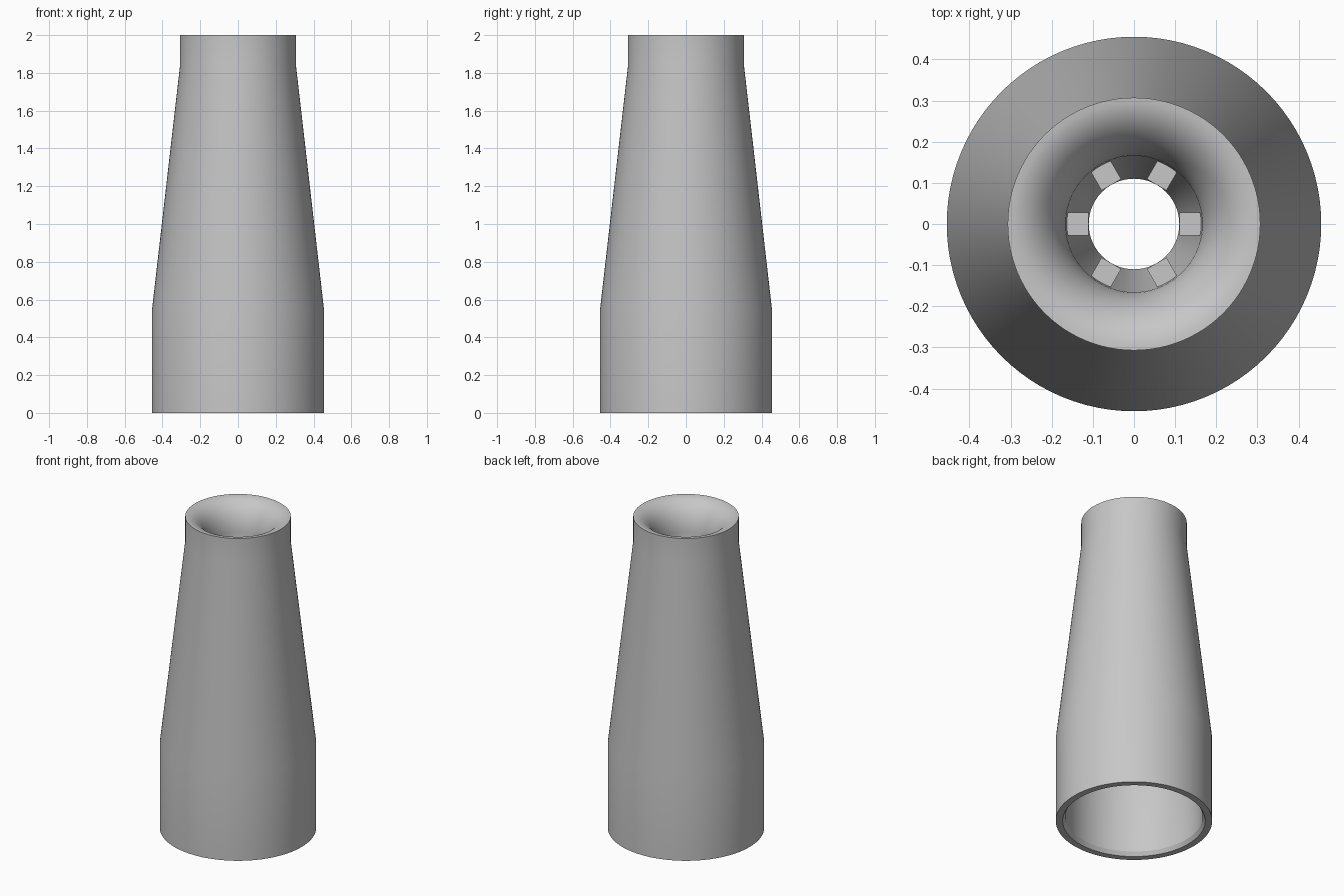
import bpy, bmesh, math
from mathutils import Matrix

cube = bpy.data.objects.get("Cube")
if cube:
    bpy.data.objects.remove(cube, do_unlink=True)

SEGMENTS = 96
TOP_R, THROAT_R, BORE_R = 0.307, 0.165, 0.11
FUNNEL_DEPTH = 0.2

grey = bpy.data.materials.new("plain grey")
grey.use_nodes = True
colour = (0.57, 0.57, 0.57, 1)
grey.diffuse_color = colour
grey.node_tree.nodes["Principled BSDF"].inputs["Base Color"].default_value = colour


def make_object(name, bm):
    bmesh.ops.recalc_face_normals(bm, faces=bm.faces)
    mesh = bpy.data.meshes.new(name)
    bm.to_mesh(mesh)
    bm.free()
    mesh.materials.append(grey)
    obj = bpy.data.objects.new(name, mesh)
    bpy.context.collection.objects.link(obj)
    return obj


def lathe(name, profile):
    """Spin a closed (radius, height) profile about the z axis."""
    bm = bmesh.new()
    rings = []
    for r, z in profile:
        angles = [math.tau * i / SEGMENTS for i in range(SEGMENTS)]
        rings.append([bm.verts.new((r * math.cos(a), r * math.sin(a), z)) for a in angles])
    for k, low in enumerate(rings):
        high = rings[(k + 1) % len(rings)]
        for i in range(SEGMENTS):
            j = (i + 1) % SEGMENTS
            bm.faces.new((low[i], low[j], high[j], high[i]))
    return make_object(name, bm)


# Nozzle body: straight base, long taper, short collar
outside = [(0.415, 0), (0.455, 0), (0.455, 0.55), (TOP_R, 1.84)]

# Rounded funnel mouth
mouth = []
for i in range(17):
    t = math.pi / 2 * i / 16
    mouth.append((TOP_R - (TOP_R - THROAT_R) * math.sin(t),
                  2 - FUNNEL_DEPTH * (1 - math.cos(t))))

# Narrowing throat, then the bore widens into the base socket
inside = [(BORE_R, 1.5), (BORE_R, 1.4), (0.4, 0.55), (0.4, 0.025)]

body = lathe("nozzle_body", outside + mouth + inside)
bpy.context.view_layer.objects.active = body
body.select_set(True)
bpy.ops.object.shade_smooth_by_angle(angle=math.radians(30))

# Six flat-topped ribs around the throat
bm = bmesh.new()
for k in range(6):
    place = (Matrix.Rotation(math.tau * k / 6, 4, 'Z')
             @ Matrix.Translation((BORE_R + 0.035, 0, 1.64))
             @ Matrix.Diagonal((0.07, 0.055, 0.3, 1)))
    bmesh.ops.create_cube(bm, size=1, matrix=place)
make_object("throat_ribs", bm)
